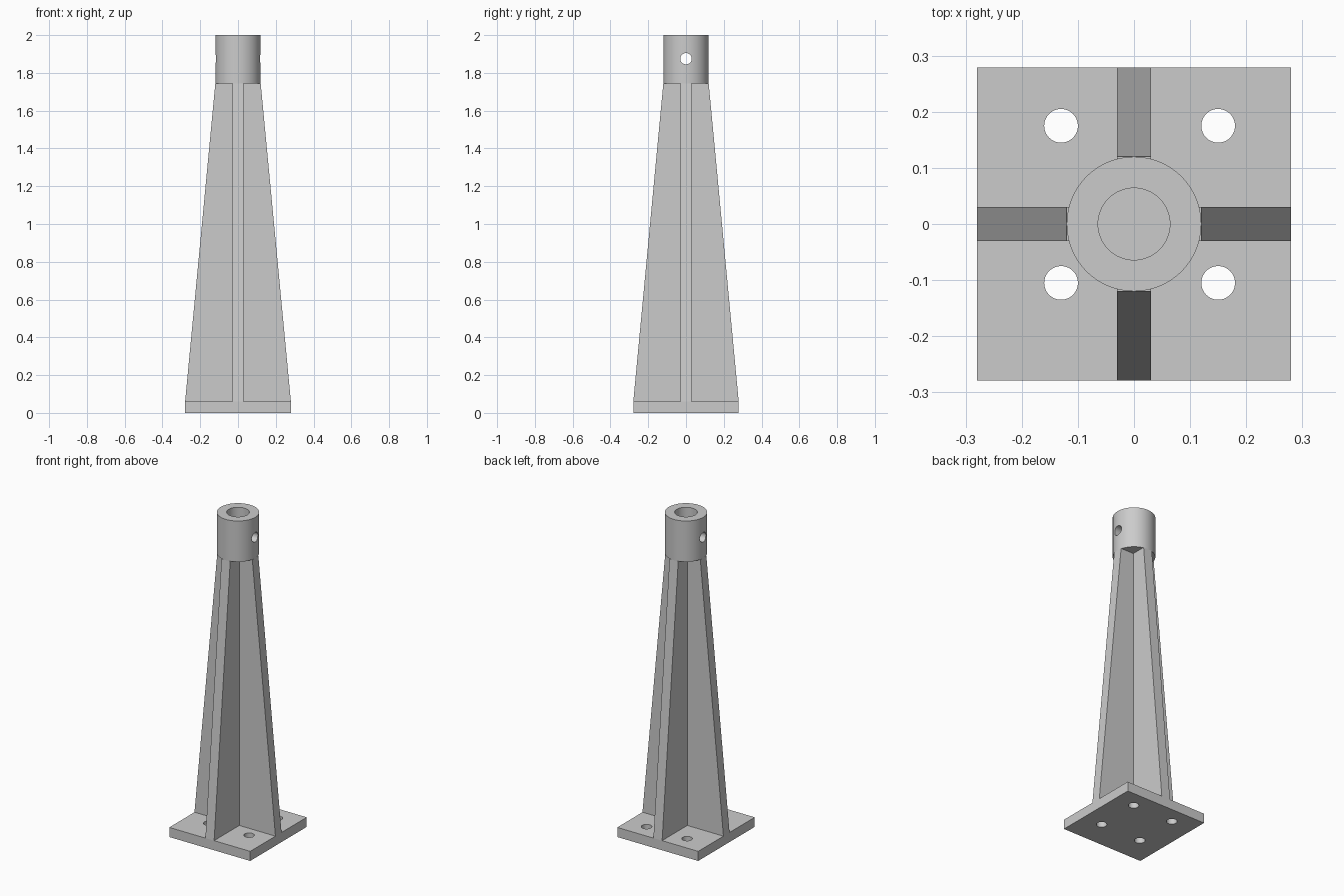
import bpy, bmesh, math
from mathutils import Matrix

cube = bpy.data.objects.get("Cube")
if cube:
    bpy.data.objects.remove(cube, do_unlink=True)

BASE_TOP, RIB_TOP, TOP = 0.06, 1.745, 2.0
HALF_X, HALF_Y, COLLAR_R = 0.28, 0.279, 0.12

steel = bpy.data.materials.new("grey steel")
GREY = (0.6, 0.6, 0.6, 1)
steel.use_nodes = True
steel.diffuse_color = GREY
steel.node_tree.nodes["Principled BSDF"].inputs["Base Color"].default_value = GREY


def make_object(name, bm):
    bmesh.ops.recalc_face_normals(bm, faces=bm.faces)
    mesh = bpy.data.meshes.new(name)
    bm.to_mesh(mesh)
    bm.free()
    mesh.materials.append(steel)
    obj = bpy.data.objects.new(name, mesh)
    bpy.context.collection.objects.link(obj)
    return obj


def cylinder(name, radius, depth, centre, along_x=False):
    bm = bmesh.new()
    matrix = Matrix.Translation(centre)
    if along_x:
        matrix = matrix @ Matrix.Rotation(math.pi / 2, 4, 'Y')
    bmesh.ops.create_cone(bm, cap_ends=True, segments=64, radius1=radius,
                          radius2=radius, depth=depth, matrix=matrix)
    return make_object(name, bm)


def cut(target, cutter):
    bpy.context.view_layer.objects.active = target
    mod = target.modifiers.new("cut", 'BOOLEAN')
    mod.operation = 'DIFFERENCE'
    mod.solver = 'EXACT'
    mod.object = cutter
    bpy.ops.object.modifier_apply(modifier=mod.name)
    bpy.data.objects.remove(cutter, do_unlink=True)


def smooth(obj):
    bpy.ops.object.select_all(action='DESELECT')
    obj.select_set(True)
    bpy.context.view_layer.objects.active = obj
    bpy.ops.object.shade_smooth_by_angle(angle=math.radians(30))


def rib(name, half_width, turn):
    # Tapered web, extruded to its thickness and turned about z
    profile = [(-half_width, BASE_TOP), (half_width, BASE_TOP),
               (COLLAR_R, RIB_TOP), (-COLLAR_R, RIB_TOP)]
    bm = bmesh.new()
    face = bm.faces.new([bm.verts.new((x, -0.03, z)) for x, z in profile])
    side = bmesh.ops.extrude_face_region(bm, geom=[face])["geom"]
    moved = [v for v in side if isinstance(v, bmesh.types.BMVert)]
    bmesh.ops.translate(bm, verts=moved, vec=(0, 0.06, 0))
    bmesh.ops.rotate(bm, verts=bm.verts, matrix=Matrix.Rotation(turn, 3, 'Z'))
    return make_object(name, bm)


# Base plate with four bolt holes, slightly off centre
bm = bmesh.new()
bmesh.ops.create_cube(bm, size=1, matrix=Matrix.Translation((0, 0, BASE_TOP / 2))
                      @ Matrix.Diagonal((2 * HALF_X, 2 * HALF_Y, BASE_TOP, 1)))
plate = make_object("base_plate", bm)
for x in (-0.13, 0.15):
    for y in (-0.105, 0.175):
        cut(plate, cylinder("bolt_cutter", 0.03, 0.3, (x, y, BASE_TOP / 2)))
smooth(plate)

# Crossed tapered ribs
rib("side_ribs", HALF_X, 0)
rib("front_back_ribs", HALF_Y, math.pi / 2)

# Socket collar with a blind bore and a cross pin hole
collar = cylinder("socket_collar", COLLAR_R, TOP - RIB_TOP, (0, 0, (TOP + RIB_TOP) / 2))
cut(collar, cylinder("bore_cutter", 0.064, 0.46, (0, 0, TOP)))
cut(collar, cylinder("pin_cutter", 0.03, 0.5, (0, 0, 1.875), along_x=True))
smooth(collar)
